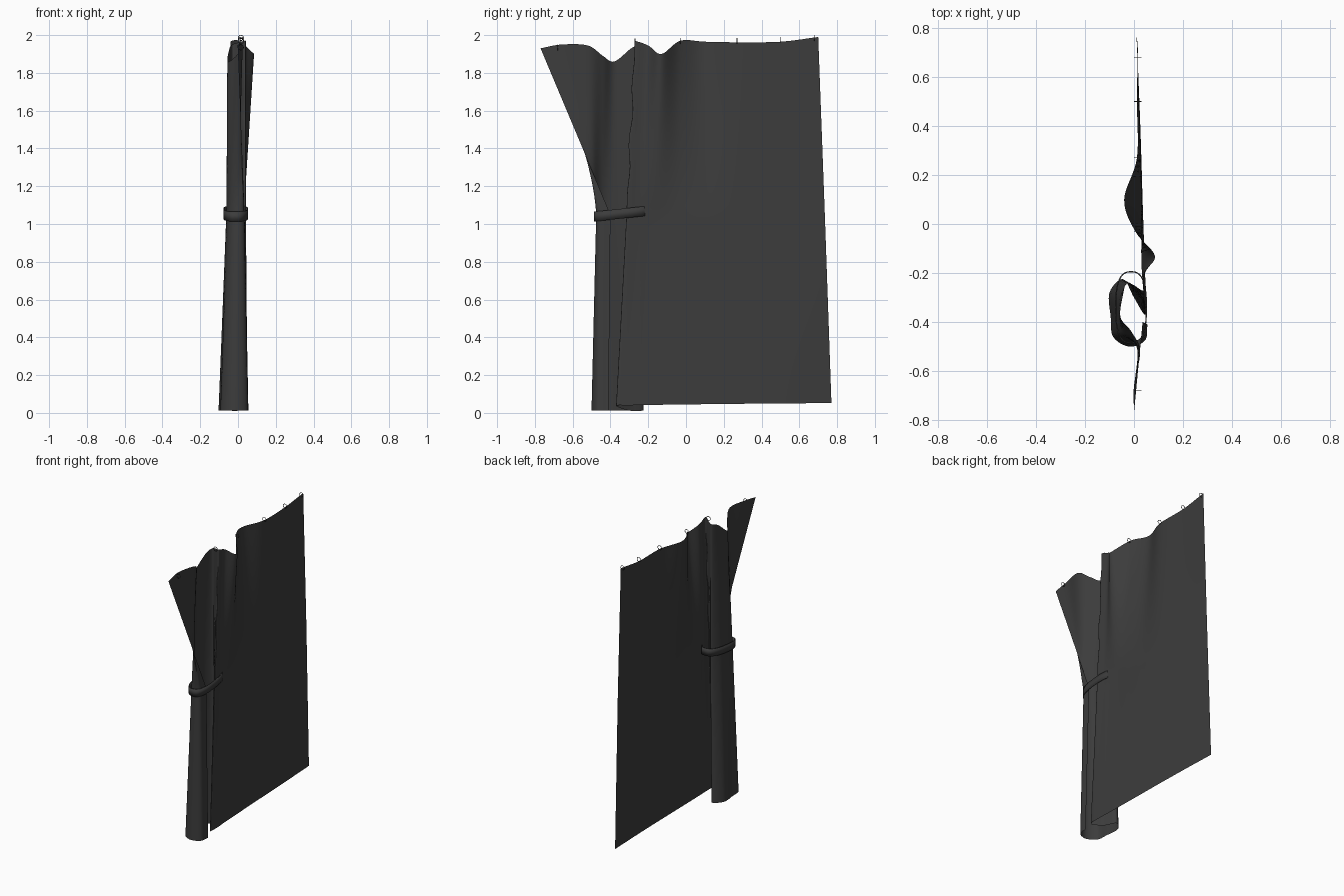
import bpy, bmesh, math
from mathutils import Vector

if "Cube" in bpy.data.objects:
    bpy.data.objects.remove(bpy.data.objects["Cube"])

fabric = bpy.data.materials.new("dark_fabric")
fabric.diffuse_color = (0.045, 0.045, 0.045, 1)
fabric.use_nodes = True
fabric.node_tree.nodes["Principled BSDF"].inputs["Base Color"].default_value = fabric.diffuse_color


def make_object(name, bm, angle=40):
    me = bpy.data.meshes.new(name)
    bm.to_mesh(me)
    bm.free()
    ob = bpy.data.objects.new(name, me)
    bpy.context.collection.objects.link(ob)
    me.materials.append(fabric)
    bpy.ops.object.select_all(action='DESELECT')
    ob.select_set(True)
    bpy.context.view_layer.objects.active = ob
    bpy.ops.object.shade_smooth_by_angle(angle=math.radians(angle))
    return ob


def spline(pts, steps):
    """Catmull-Rom curve through the points."""
    p = [pts[0] * 2 - pts[1]] + pts + [pts[-1] * 2 - pts[-2]]
    out = []
    for i in range(1, len(p) - 2):
        a, b, c, d = p[i - 1:i + 3]
        for k in range(steps):
            t = k / steps
            out.append(0.5 * (2 * b + (c - a) * t + (2 * a - 5 * b + 4 * c - d) * t * t
                              + (3 * b - a - 3 * c + d) * t ** 3))
    return out + [pts[-1].copy()]


# Cloth sections (y, x) from the flat right edge to the gathered left edge
TOP = [(.70, .015), (.50, .012), (.27, .012), (.10, -.04), (-.03, .005), (-.13, .085),
       (-.20, .04), (-.27, .04), (-.25, .0), (-.24, -.03), (-.29, -.045), (-.38, -.055),
       (-.44, -.01), (-.52, .025), (-.66, .0), (-.77, .0)]
TOP_Z = [1.99, 1.965, 1.962, 1.965, 1.97, 1.90, 1.945, 1.97, 1.96, 1.95, 1.93, 1.86,
         1.89, 1.945, 1.95, 1.93]
TIE = [(.735, .015), (.50, .02), (.27, .028), (.10, .03), (-.03, .03), (-.15, .03),
       (-.25, .036), (-.315, .04), (-.27, .0), (-.24, -.025), (-.30, -.058), (-.39, -.06),
       (-.45, -.045), (-.475, -.005), (-.46, .03), (-.40, .035)]
BOTTOM = [(.77, .01), (.50, .022), (.27, .03), (.10, .035), (-.05, .04), (-.20, .045),
          (-.30, .05), (-.37, .045), (-.30, .0), (-.225, -.045), (-.28, -.10), (-.38, -.095),
          (-.46, -.085), (-.50, -.02), (-.475, .045), (-.41, .055)]
TIE_Z = 1.05

# Curtain sheet
n = len(TOP)
top = [Vector((x, y, z)) for (y, x), z in zip(TOP, TOP_Z)]
tie = [Vector((x, y, TIE_Z)) for y, x in TIE]
low = [Vector((x, y, (.052 - .002 * i) if i < 8 else .012)) for i, (y, x) in enumerate(BOTTOM)]
top, tie, low = [spline(s, 8) for s in (top, tie, low)]
bm = bmesh.new()
rows = []
for a, b, count, last in ((top, tie, 18, 0), (tie, low, 16, 1)):
    for k in range(count + last):
        t = k / count
        row = []
        for i, (p, q) in enumerate(zip(a, b)):
            v = p.lerp(q, t)
            # small puckers along the leading fold above the tie
            fold = math.exp(-((i - 56) / 4) ** 2)
            if a is top:
                v.y += .008 * fold * math.sin(t * 19) * math.sin(math.pi * t)
            row.append(bm.verts.new(v))
        rows.append(row)
for r0, r1 in zip(rows, rows[1:]):
    for i in range(len(r0) - 1):
        bm.faces.new((r0[i], r0[i + 1], r1[i + 1], r1[i]))
make_object("curtain", bm, 70)

# Tie band round the gathered folds
bm = bmesh.new()
N = 40
loops = []
for h in (-.026, .026):
    loop = []
    for k in range(N):
        a = 2 * math.pi * k / N
        c, s = math.cos(a), math.sin(a)
        y = -.34 + .143 * math.copysign(abs(c) ** .75, c)
        x = -.012 + .06 * math.copysign(abs(s) ** .75, s)
        loop.append(bm.verts.new((x, y, 1.055 + h + .11 * (y + .34))))
    loops.append(loop)
for k in range(N):
    j = (k + 1) % N
    bm.faces.new((loops[0][k], loops[0][j], loops[1][j], loops[1][k]))
band = make_object("tie_band", bm)
mod = band.modifiers.new("thickness", 'SOLIDIFY')
mod.thickness = .005

# Hanging rings along the top edge
for y, z in ((-.68, 1.935), (-.27, 1.968), (-.03, 1.968), (.27, 1.97), (.50, 1.975), (.68, 1.985)):
    bpy.ops.mesh.primitive_torus_add(major_radius=.014, minor_radius=.0018, major_segments=20,
                                     minor_segments=6, location=(.015, y, z),
                                     rotation=(math.pi / 2, 0, 0))
    ring = bpy.context.object
    ring.name = "hanging_ring"
    ring.data.materials.append(fabric)
    bpy.ops.object.shade_smooth_by_angle()
